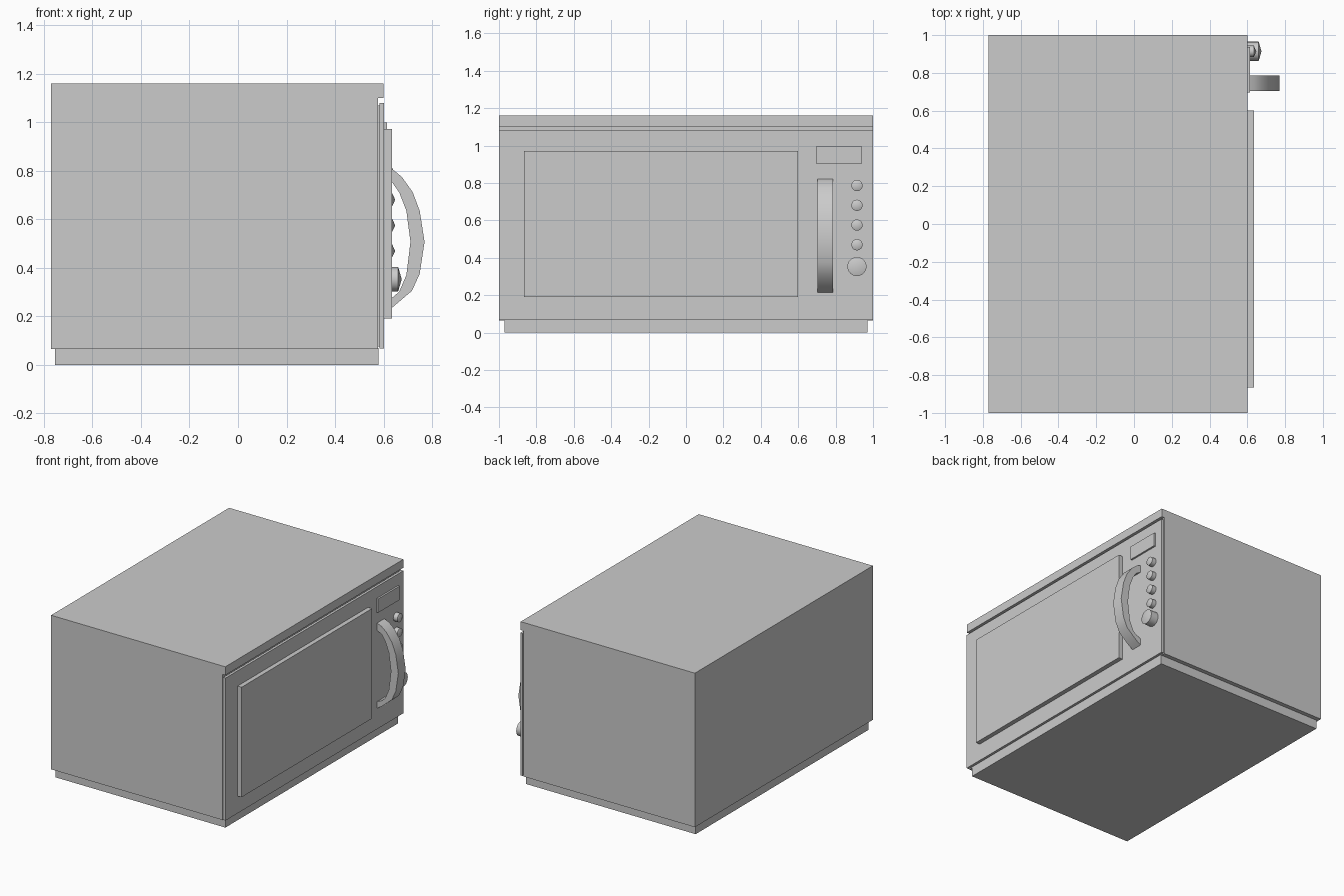
import bpy, bmesh, math

if "Cube" in bpy.data.objects:
    bpy.data.objects.remove(bpy.data.objects["Cube"])


def finish(name, bm, smooth=False):
    bmesh.ops.recalc_face_normals(bm, faces=bm.faces)
    mesh = bpy.data.meshes.new(name)
    bm.to_mesh(mesh)
    bm.free()
    ob = bpy.data.objects.new(name, mesh)
    bpy.context.collection.objects.link(ob)
    if smooth:
        bpy.ops.object.select_all(action='DESELECT')
        ob.select_set(True)
        bpy.context.view_layer.objects.active = ob
        bpy.ops.object.shade_smooth_by_angle(angle=math.radians(35))
    return ob


def extrude_y(name, profile, y0, y1, smooth=False):
    """Extrude a closed (x, z) profile along y."""
    bm = bmesh.new()
    face = bm.faces.new([bm.verts.new((x, y0, z)) for x, z in profile])
    out = bmesh.ops.extrude_face_region(bm, geom=[face])
    moved = [v for v in out['geom'] if isinstance(v, bmesh.types.BMVert)]
    bmesh.ops.translate(bm, verts=moved, vec=(0, y1 - y0, 0))
    return finish(name, bm, smooth)


def box(name, x0, x1, y0, y1, z0, z1):
    return extrude_y(name, [(x0, z0), (x1, z0), (x1, z1), (x0, z1)], y0, y1)


def knob(name, y, z, r, x_side, x_tip, n=24):
    """Round knob facing +x with a shallow pointed cap."""
    bm = bmesh.new()
    rings = []
    for x in (0.595, x_side):
        rings.append([bm.verts.new((x, y + r * math.cos(2 * math.pi * i / n),
                                    z + r * math.sin(2 * math.pi * i / n)))
                      for i in range(n)])
    tip = bm.verts.new((x_tip, y, z))
    a, b = rings
    bm.faces.new(a)
    for i in range(n):
        j = (i + 1) % n
        bm.faces.new((a[i], a[j], b[j], b[i]))
        bm.faces.new((b[i], b[j], tip))
    return finish(name, bm, True)


# Cabinet with a lip over the front panel
extrude_y("cabinet", [(-0.77, 0.065), (0.578, 0.065), (0.578, 1.10),
                      (0.60, 1.10), (0.60, 1.16), (-0.77, 1.16)], -1, 1)
# Base plinth
box("base", -0.755, 0.58, -0.97, 0.97, 0, 0.07)
# Front panel and the recessed seam behind it
box("panel_seam", 0.57, 0.59, -0.99, 0.99, 0.075, 1.07)
box("front_panel", 0.584, 0.602, -1, 1, 0.067, 1.08)
# Door and display
box("door", 0.595, 0.634, -0.865, 0.60, 0.19, 0.972)
box("display", 0.595, 0.615, 0.697, 0.938, 0.90, 0.998)

# Curved handle
outer = [(0.60, 0.822), (0.637, 0.806), (0.675, 0.775), (0.72, 0.712),
         (0.749, 0.635), (0.769, 0.507), (0.749, 0.375), (0.717, 0.305),
         (0.637, 0.237), (0.60, 0.214)]
inner = [(0.60, 0.262), (0.637, 0.278), (0.665, 0.302), (0.694, 0.37),
         (0.711, 0.507), (0.694, 0.635), (0.665, 0.71), (0.637, 0.75),
         (0.60, 0.77)]
extrude_y("handle", outer + inner, 0.703, 0.785, True)

# Buttons and dial
for i in range(4):
    knob(f"button_{i + 1}", 0.914, 0.786 - i * 0.1055, 0.03, 0.634, 0.648)
knob("dial", 0.914, 0.353, 0.051, 0.66, 0.675)
